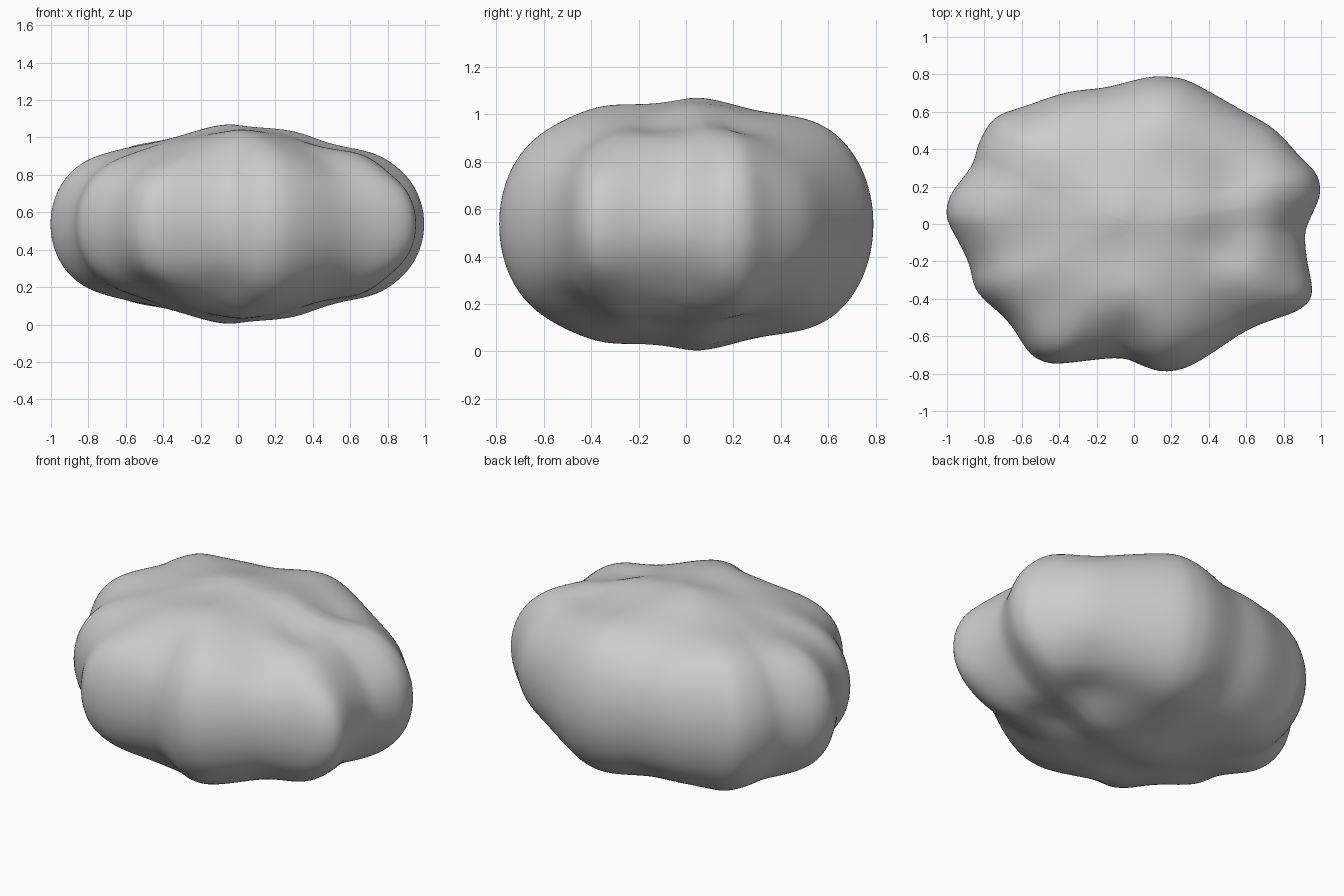
import bpy, bmesh, math

if "Cube" in bpy.data.objects:
    bpy.data.objects.remove(bpy.data.objects["Cube"])

# Plan outline of the boulder, anticlockwise
OUTLINE = [(.93, 0), (.98, .11), (.995, .18), (.98, .26), (.93, .32), (.86, .39), (.75, .51), (.6, .595), (.4, .71),
           (.28, .77), (.2, .785), (.12, .79), (0, .77), (-.17, .725), (-.35, .71), (-.55, .64), (-.69, .595),
           (-.77, .54), (-.84, .41), (-.865, .31), (-.97, .18), (-1, .08), (-.99, 0),
           (-.92, -.13), (-.87, -.25), (-.84, -.37), (-.7, -.49), (-.62, -.6), (-.55, -.70),
           (-.46, -.74), (-.36, -.745), (-.1, -.715), (0, -.74), (.11, -.782), (.2, -.785), (.3, -.76),
           (.45, -.67), (.6, -.57), (.75, -.51), (.86, -.47), (.94, -.41), (.95, -.32), (.93, -.22), (.915, -.08)]
# Soft lumps and hollows: x, y, radius, height
LUMPS = [(-.08, .05, .17, .04), (0, -.36, .2, .04), (.3, .08, .17, .035),
         (.7, -.2, .18, .01), (.72, .25, .2, .02), (.2, .58, .2, .035),
         (-.6, .42, .22, .04), (-.48, -.52, .2, -.045), (.2, -.58, .17, .015), (-.8, .05, .2, .01),
         (.48, -.12, .14, -.045), (-.1, -.62, .13, -.06), (.9, -.03, .15, -.08), (.5, .25, .14, -.045),
         (-.6, -.1, .2, -.03), (-.15, .62, .14, -.03), (.5, -.48, .14, -.05), (-.85, .32, .1, -.03),
         (.66, .46, .12, -.05), (.85, -.32, .16, -.06), (-.85, -.2, .15, -.03), (-.1, -.15, .15, -.015)]
MID = 0.537


def half_height(x, y, s):
    h = 0.40 + 0.10 * math.exp(-(x / .5) ** 2 - (y / .55) ** 2)
    for cx, cy, r, a in LUMPS:
        h += a * math.exp(-((x - cx) ** 2 + (y - cy) ** 2) / r ** 2)
    return h * math.sqrt(max(0, 1 - s ** 5.5))


# Sharpen the outline so that subdivision lands on the wanted points
n = len(OUTLINE)
outline = []
for i, p in enumerate(OUTLINE):
    a, b = OUTLINE[i - 1], OUTLINE[(i + 1) % n]
    outline.append([p[k] + .35 * (p[k] - (a[k] + b[k]) / 2) for k in (0, 1)])

# Rings from the top centre round the rim to the bottom centre
bm = bmesh.new()
scales = [.1, .22, .34, .46, .57, .67, .76, .83, .89, .935, .967, .988, .997]
levels = [(s, 1) for s in scales] + [(1, 0)] + [(s, -1) for s in reversed(scales)]
rings = []
for s, side in levels:
    rings.append([bm.verts.new((x * s, y * s, MID + side * half_height(x * s, y * s, s)))
                  for x, y in outline])
for a, b in zip(rings, rings[1:]):
    for i in range(n):
        j = (i + 1) % n
        bm.faces.new((a[i], b[i], b[j], a[j]))
for ring, side in ((rings[0], 1), (rings[-1], -1)):
    tip = bm.verts.new((0, 0, MID + side * half_height(0, 0, 0)))
    for i in range(n):
        bm.faces.new((ring[i], ring[(i + 1) % n], tip))
bmesh.ops.recalc_face_normals(bm, faces=bm.faces)
for f in bm.faces:
    f.smooth = True

mesh = bpy.data.meshes.new("boulder")
bm.to_mesh(mesh)
bm.free()
boulder = bpy.data.objects.new("boulder", mesh)
bpy.context.collection.objects.link(boulder)
sub = boulder.modifiers.new("smooth", 'SUBSURF')
sub.levels = sub.render_levels = 2
